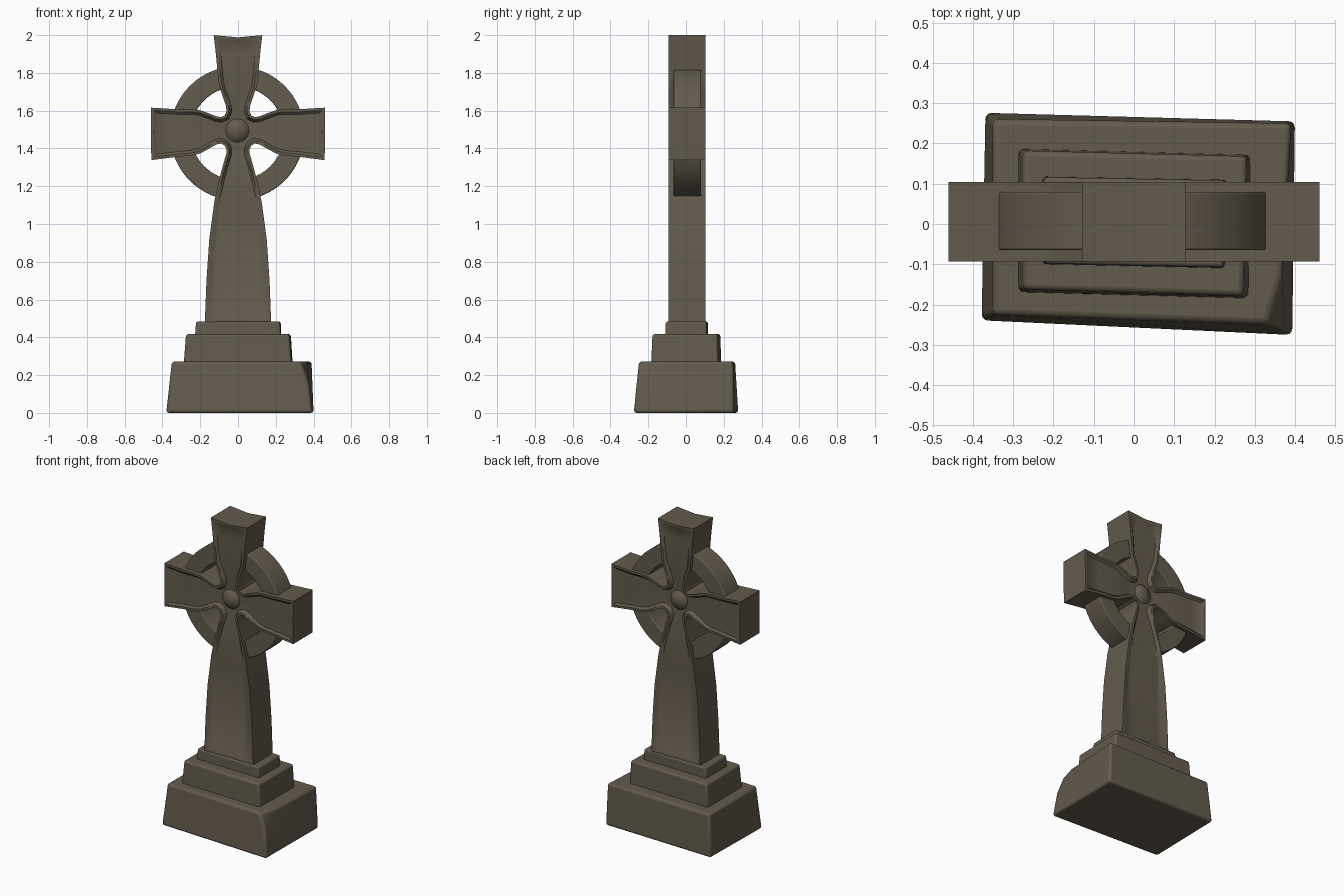
import bpy, bmesh, math
from mathutils import Vector

if "Cube" in bpy.data.objects:
    bpy.data.objects.remove(bpy.data.objects["Cube"])

stone = bpy.data.materials.new("weathered brown stone")
stone.diffuse_color = (0.125, 0.104, 0.073, 1)
stone.use_nodes = True
stone.node_tree.nodes["Principled BSDF"].inputs["Base Color"].default_value = stone.diffuse_color


def finish(bm, name, bevel, limit=50):
    bmesh.ops.recalc_face_normals(bm, faces=bm.faces[:])
    me = bpy.data.meshes.new(name)
    bm.to_mesh(me)
    bm.free()
    me.materials.append(stone)
    ob = bpy.data.objects.new(name, me)
    bpy.context.collection.objects.link(ob)
    if bevel:
        m = ob.modifiers.new("worn edges", 'BEVEL')
        m.width, m.segments = bevel, 3
        m.limit_method, m.angle_limit = 'ANGLE', math.radians(limit)
    bpy.ops.object.select_all(action='DESELECT')
    ob.select_set(True)
    bpy.context.view_layer.objects.active = ob
    bpy.ops.object.shade_smooth_by_angle(angle=math.radians(35))
    return ob


def block(name, low, high, z0, z1, bevel, chips=()):
    """Tapered block from four bottom and four top corners, cut by chip planes."""
    bm = bmesh.new()
    a = [bm.verts.new((x, y, z0)) for x, y in low]
    b = [bm.verts.new((x, y, z1)) for x, y in high]
    bm.faces.new(a[::-1])
    bm.faces.new(b)
    for i in range(4):
        j = (i + 1) % 4
        bm.faces.new((a[i], a[j], b[j], b[i]))
    for co, no in chips:
        geom = bm.verts[:] + bm.edges[:] + bm.faces[:]
        cut = bmesh.ops.bisect_plane(bm, geom=geom, plane_co=co, plane_no=no, clear_outer=True)
        edges = [e for e in cut['geom_cut'] if isinstance(e, bmesh.types.BMEdge)]
        bmesh.ops.contextual_create(bm, geom=edges)
    return finish(bm, name, bevel, 25)


# stepped base: three slightly skewed tiers
block("plinth", [(-0.38, -0.24), (0.395, -0.277), (0.40, 0.255), (-0.37, 0.277)],
      [(-0.35, -0.225), (0.36, -0.25), (0.39, 0.25), (-0.35, 0.26)], 0, 0.272, 0.015,
      [((0.335, -0.24, 0.27), (0.86, -0.25, 0.33))])
block("middle_step", [(-0.288, -0.17), (0.285, -0.185), (0.29, 0.172), (-0.288, 0.187)],
      [(-0.275, -0.162), (0.272, -0.178), (0.28, 0.168), (-0.275, 0.182)], 0.25, 0.417, 0.013)
block("top_step", [(-0.228, -0.10), (0.226, -0.11), (0.23, 0.11), (-0.228, 0.118)],
      [(-0.222, -0.098), (0.222, -0.107), (0.226, 0.108), (-0.222, 0.116)], 0.40, 0.483, 0.009)

# cross: mirrored outline, extruded, with sunken panels dished towards the crossing
right = [(0.176, 0.47), (0.167, 0.70), (0.152, 0.92), (0.125, 1.12), (0.10, 1.235), (0.077, 1.32),
         (0.062, 1.37), (0.061, 1.395), (0.07, 1.415), (0.09, 1.426), (0.115, 1.421), (0.16, 1.395),
         (0.20, 1.374), (0.24, 1.363), (0.33, 1.355), (0.459, 1.338), (0.461, 1.616), (0.33, 1.608),
         (0.24, 1.607), (0.20, 1.602), (0.16, 1.588), (0.115, 1.57), (0.09, 1.566), (0.07, 1.575),
         (0.061, 1.597), (0.064, 1.625), (0.082, 1.68), (0.10, 1.73), (0.108, 1.80), (0.117, 1.90),
         (0.129, 2.0)]
outline = right + [(0, 1.988)] + [(-x, z) for x, z in reversed(right)]
mid = Vector((0, 0, 1.495))
bm = bmesh.new()
front = bm.faces.new([bm.verts.new((x, -0.093, z)) for x, z in outline])
back = bm.faces.new([bm.verts.new((x, 0.104, z)) for x, z in reversed(outline)])
fv, bv = list(front.verts), list(reversed(back.verts))
for i in range(len(fv)):
    j = (i + 1) % len(fv)
    bm.faces.new((fv[j], fv[i], bv[i], bv[j]))
bmesh.ops.recalc_face_normals(bm, faces=bm.faces[:])
for face, side in ((front, 1), (back, -1)):
    bmesh.ops.inset_region(bm, faces=[face], thickness=0.014, use_even_offset=True)
    bmesh.ops.inset_region(bm, faces=[face], thickness=0.013, depth=-0.009, use_even_offset=True)
    panel = [face]
    planes = [(mid + Vector((k * 0.05, 0, 0)), (1, 0, 0)) for k in range(-7, 8)]
    planes += [(mid + Vector((0, 0, k * 0.05)), (0, 0, 1)) for k in range(-9, 9)]
    for co, no in planes:
        geom = set(panel)
        for f in panel:
            geom.update(f.edges)
            geom.update(f.verts)
        r = bmesh.ops.bisect_plane(bm, geom=list(geom), plane_co=co, plane_no=no)
        panel = [g for g in r['geom'] if isinstance(g, bmesh.types.BMFace)]
    for v in {v for f in panel for v in f.verts}:
        d = (Vector((v.co.x, 0, v.co.z)) - mid).length
        v.co.y += side * 0.022 * math.exp(-(d / 0.19) ** 2)
finish(bm, "cross", 0.007, 60)

# ring behind the arms: square section swept round
bm = bmesh.new()
n = 64
section = [(0.247, -0.065), (0.355, -0.065), (0.355, 0.08), (0.247, 0.08)]
loops = [[bm.verts.new((r * math.cos(t) - 0.004, y, 1.48 + r * math.sin(t))) for r, y in section]
         for t in (2 * math.pi * i / n for i in range(n))]
for i in range(n):
    a, b = loops[i], loops[(i + 1) % n]
    for k in range(4):
        m = (k + 1) % 4
        bm.faces.new((a[k], a[m], b[m], b[k]))
finish(bm, "ring", 0.006)

# rounded boss showing on both faces
bm = bmesh.new()
bmesh.ops.create_uvsphere(bm, u_segments=32, v_segments=20, radius=1)
for v in bm.verts:
    v.co = Vector((v.co.x * 0.09, v.co.y * 0.096 + 0.005, v.co.z * 0.09 + 1.495))
    v.co.x -= 0.004
finish(bm, "boss", 0)
